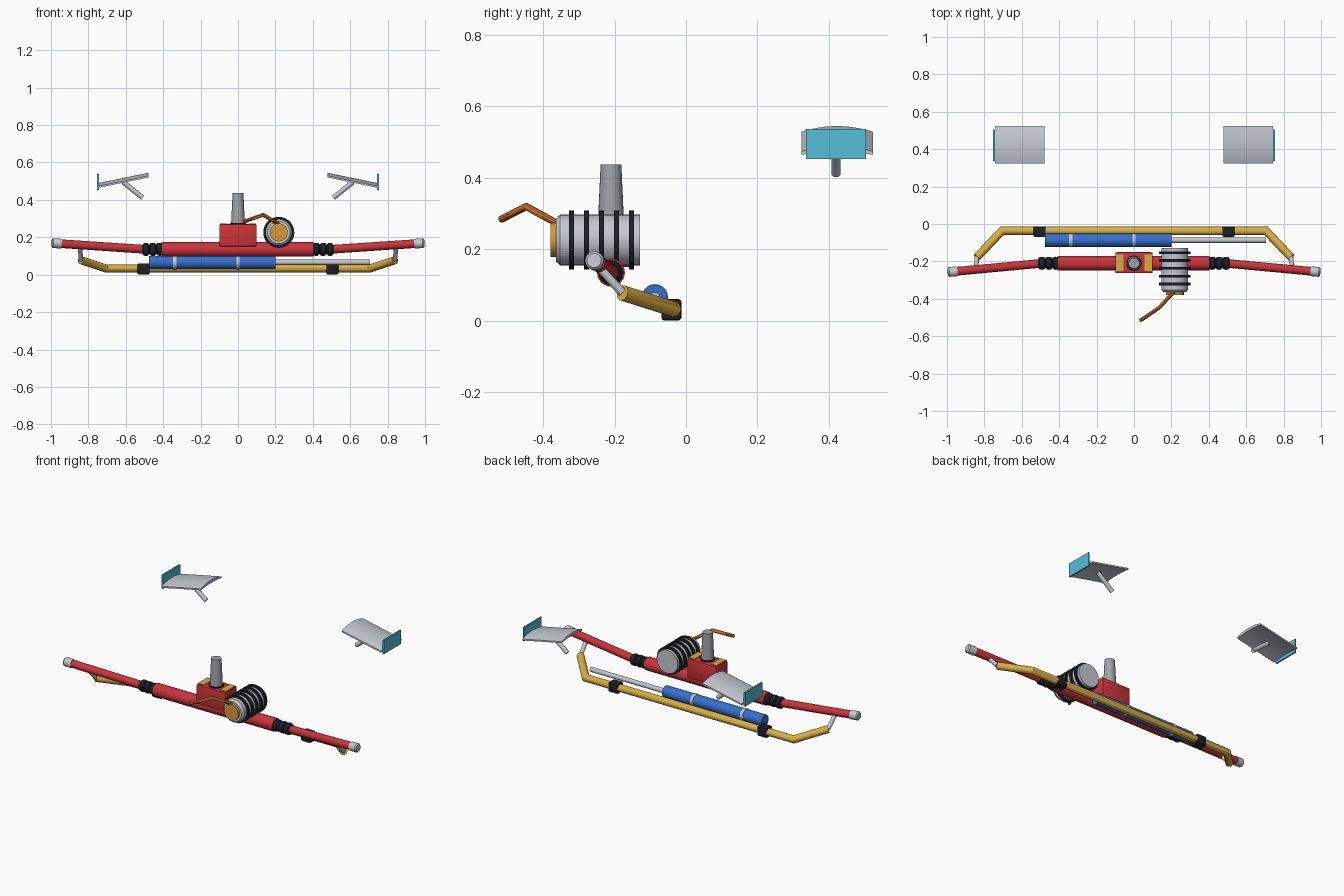
import bpy, bmesh, math
from mathutils import Vector

cube = bpy.data.objects.get("Cube")
if cube:
    bpy.data.objects.remove(cube)


def material(name, hexcode):
    srgb = [int(hexcode[i:i + 2], 16) / 255 for i in (0, 2, 4)]
    col = [c / 12.92 if c < 0.04 else ((c + 0.055) / 1.055) ** 2.4 for c in srgb] + [1]
    m = bpy.data.materials.new(name)
    m.use_nodes = True
    m.diffuse_color = col
    m.node_tree.nodes["Principled BSDF"].inputs["Base Color"].default_value = col
    return m


red = material("red paint", "CC333B")
gold = material("gold", "D9AE42")
blue = material("blue", "366FCC")
silver = material("silver", "C4C8D0")
steel = material("steel grey", "A0A3A9")
black = material("black rubber", "1E2028")
cyan = material("cyan", "55BFD9")
orange = material("orange", "D9752B")
amber = material("amber", "DB9A3A")


def finish(name, bm, mat, smooth=True):
    bmesh.ops.recalc_face_normals(bm, faces=bm.faces)
    me = bpy.data.meshes.new(name)
    bm.to_mesh(me)
    bm.free()
    me.materials.append(mat)
    ob = bpy.data.objects.new(name, me)
    bpy.context.collection.objects.link(ob)
    if smooth:
        bpy.ops.object.select_all(action='DESELECT')
        ob.select_set(True)
        bpy.context.view_layer.objects.active = ob
        bpy.ops.object.shade_smooth_by_angle(angle=math.radians(35))
    return ob


def lathe(name, start, direction, profile, mat, sides=24):
    """Revolve (distance, radius) pairs about an axis; both ends are capped."""
    bm = bmesh.new()
    turn = Vector(direction).to_track_quat('Z', 'Y')
    rings = []
    for d, r in profile:
        rings.append([bm.verts.new(Vector(start) + turn @ Vector(
            (r * math.cos(math.tau * i / sides), r * math.sin(math.tau * i / sides), d)))
            for i in range(sides)])
    for a, b in zip(rings, rings[1:]):
        for i in range(sides):
            j = (i + 1) % sides
            bm.faces.new((a[i], a[j], b[j], b[i]))
    bm.faces.new(rings[0])
    bm.faces.new(rings[-1])
    return finish(name, bm, mat)


def rod(name, a, b, r, mat, r2=None, sides=24):
    v = Vector(b) - Vector(a)
    return lathe(name, a, v, [(0, r), (v.length, r2 or r)], mat, sides)


def box(name, centre, size, mat, bevel=0.0):
    bm = bmesh.new()
    bmesh.ops.create_cube(bm, size=1)
    bmesh.ops.scale(bm, vec=size, verts=bm.verts)
    bmesh.ops.translate(bm, vec=centre, verts=bm.verts)
    if bevel:
        bmesh.ops.bevel(bm, geom=bm.edges[:], offset=bevel, segments=2, profile=0.5, affect='EDGES')
    return finish(name, bm, mat, bevel > 0)


def pipe(name, points, r, mat, sides=16):
    """Mitred tube through a few points."""
    pts = [Vector(p) for p in points]
    dirs = [(b - a).normalized() for a, b in zip(pts, pts[1:])]
    side = dirs[0].cross(Vector((0, 0, 1))).normalized()
    up = side.cross(dirs[0])
    ring = [pts[0] + r * (math.cos(math.tau * i / sides) * side + math.sin(math.tau * i / sides) * up)
            for i in range(sides)]
    bm = bmesh.new()
    rings = [[bm.verts.new(p) for p in ring]]
    for k, d in enumerate(dirs):
        n = (d + dirs[k + 1]).normalized() if k + 1 < len(dirs) else d
        ring = [p + d * ((pts[k + 1] - p).dot(n) / d.dot(n)) for p in ring]
        rings.append([bm.verts.new(p) for p in ring])
    for a, b in zip(rings, rings[1:]):
        for i in range(sides):
            j = (i + 1) % sides
            bm.faces.new((a[i], a[j], b[j], b[i]))
    bm.faces.new(rings[0])
    bm.faces.new(rings[-1])
    return finish(name, bm, mat)


# Steering rack, pinion housing and input shaft
RY, RZ = -0.21, 0.135
rod("rack_housing", (-0.405, RY, RZ), (0.405, RY, RZ), 0.039, red)
box("pinion_housing", (0, -0.207, 0.21), (0.2, 0.112, 0.12), red, 0.008)
for s, side in ((1, "left"), (-1, "right")):
    box(side + "_housing_plate", (s * 0.075, -0.207, 0.271), (0.04, 0.09, 0.006), gold)
rod("shaft_collar", (0, RY, 0.265), (0, RY, 0.277), 0.042, black)
rod("input_shaft", (0, RY, 0.265), (0, RY, 0.437), 0.037, steel, 0.029)

# Bellows, tie rods, end caps and drop links on both sides
for s, side in ((1, "left"), (-1, "right")):
    inner = Vector((s * 0.49, RY, RZ))
    outer = Vector((s * 0.95, -0.253, 0.166))
    aim = (outer - inner).normalized()
    bellows = [(0, 0.026)]
    for k in range(3):
        at = k * 0.037
        bellows += [(at + 0.006, 0.033), (at + 0.018, 0.035), (at + 0.03, 0.033), (at + 0.037, 0.025)]
    lathe(side + "_bellows", (s * 0.4, RY, RZ), (s, 0, 0), bellows, black)
    rod(side + "_tie_rod", inner, outer, 0.023, red)
    lathe(side + "_rod_end", outer - aim * 0.005, aim,
          [(0, 0.026), (0.044, 0.026), (0.051, 0.02)], silver)
    rod(side + "_drop_link", (s * 0.845, -0.25, 0.157), (s * 0.84, -0.178, 0.079), 0.012, silver)
    box(side + "_bar_clamp", (s * 0.505, -0.041, 0.031), (0.066, 0.056, 0.06), black, 0.008)

# Anti-roll bar
pipe("anti_roll_bar", [(-0.84, -0.178, 0.078), (-0.705, -0.036, 0.033),
                       (0.705, -0.036, 0.033), (0.84, -0.178, 0.078)], 0.022, gold)

# Hydraulic cylinder with bands and piston rod
CY, CZ = -0.087, 0.066
rod("hydraulic_cylinder", (-0.475, CY, CZ), (0.2, CY, CZ), 0.035, blue)
rod("piston_rod", (0.19, CY, CZ), (0.705, CY, CZ), 0.014, silver)
for i, x in enumerate((-0.338, 0)):
    rod(f"cylinder_band_{i + 1}", (x - 0.009, CY, CZ), (x + 0.009, CY, CZ), 0.037, silver)

# Ribbed motor with cap and cable
MX, MZ = 0.218, 0.226
lathe("motor_body", (MX, -0.364, MZ), (0, 1, 0),
      [(0, 0.06), (0.012, 0.071), (0.235, 0.071)], silver, 32)
for i in range(5):
    y = -0.321 + i * 0.042
    rod(f"motor_rib_{i + 1}", (MX, y - 0.007, MZ), (MX, y + 0.007, MZ), 0.083, black, sides=32)
rod("motor_cap", (MX, -0.379, MZ), (MX, -0.36, MZ), 0.048, amber)
pipe("motor_cable", [(0.215, -0.36, 0.272), (0.135, -0.447, 0.32), (0.033, -0.517, 0.284)],
     0.01, orange, 10)

# Cambered wings with end plates and struts
WY, STEPS = 0.423, 12
for s, side in ((1, "left"), (-1, "right")):
    bm = bmesh.new()
    loops = []
    for x, z in ((0.478, 0.523), (0.744, 0.468)):
        top, low = [], []
        for i in range(STEPS + 1):
            t = i / STEPS * 2 - 1
            crown = 0.016 * (1 - t * t)
            top.append(bm.verts.new((s * x, WY + t * 0.1, z + 0.006 + crown)))
            low.append(bm.verts.new((s * x, WY + t * 0.1, z - 0.003 + crown * 0.5)))
        loops.append(top + low[::-1])
    a, b = loops
    for i in range(len(a)):
        j = (i + 1) % len(a)
        bm.faces.new((a[i], a[j], b[j], b[i]))
    bm.faces.new(a)
    bm.faces.new(b)
    finish(side + "_wing", bm, silver)
    box(side + "_wing_end_plate", (s * 0.749, 0.42, 0.495), (0.009, 0.168, 0.085), cyan)
    rod(side + "_wing_strut", (s * 0.615, 0.42, 0.496), (s * 0.51, 0.42, 0.412), 0.013, silver, sides=16)
